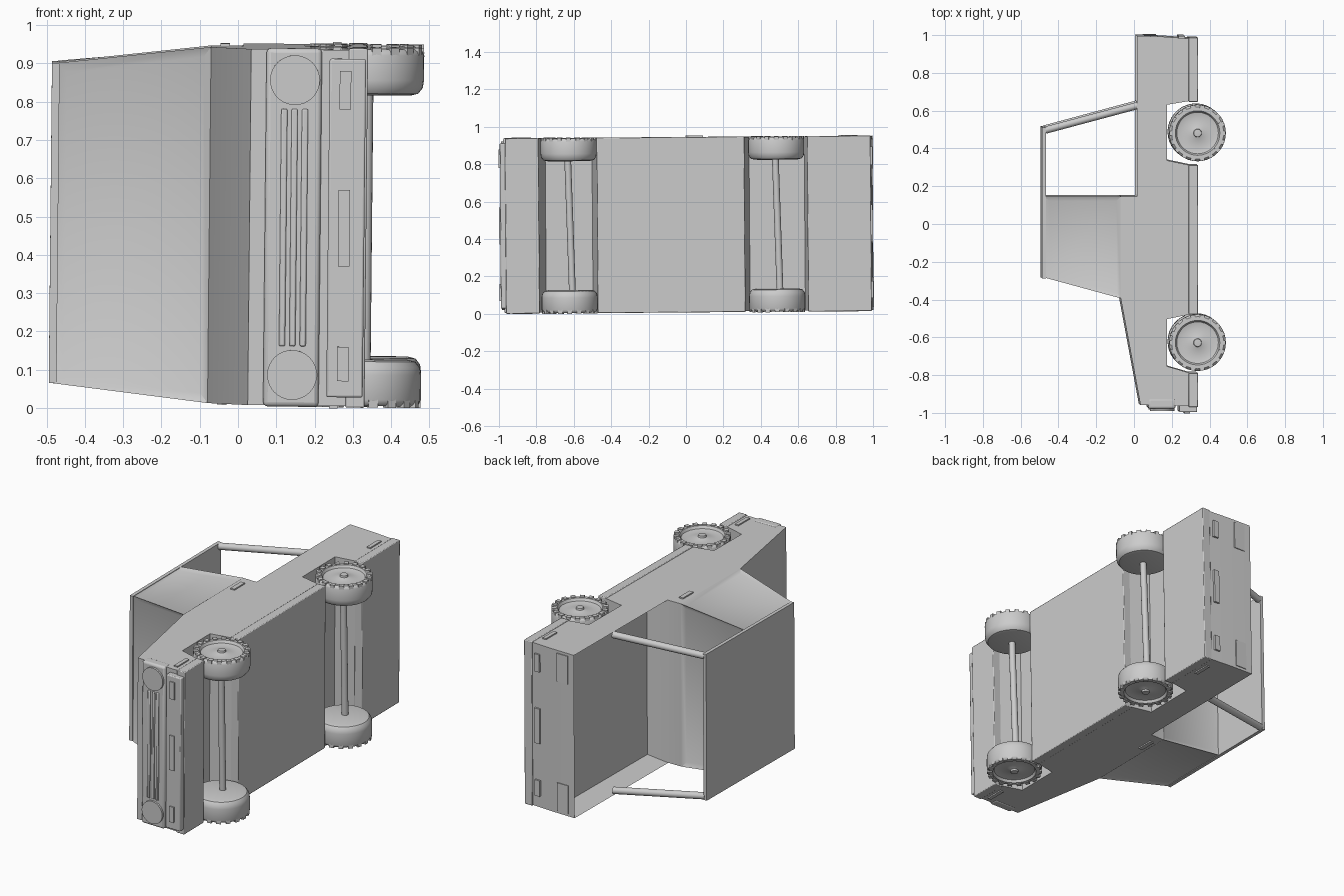
import bpy, bmesh, math
from mathutils import Matrix, Vector

default = bpy.data.objects.get("Cube")
if default:
    bpy.data.objects.remove(default, do_unlink=True)

# The vehicle lies on its side: roof towards -x, nose towards -y, width along z.
# Everything is modelled around z = 0, then tilted a touch and lifted.
LAY = (Matrix.Translation((0, 0, 0.48)) @ Matrix.Rotation(0.0075, 4, 'X')
       @ Matrix.Rotation(0.01, 4, 'Y'))
HALF = 0.465
GREY_ANGLE = math.radians(35)


def finish(bm, name, bevel=0, segments=2):
    bmesh.ops.recalc_face_normals(bm, faces=bm.faces)
    bmesh.ops.transform(bm, matrix=LAY, verts=bm.verts)
    mesh = bpy.data.meshes.new(name)
    bm.to_mesh(mesh)
    bm.free()
    obj = bpy.data.objects.new(name, mesh)
    bpy.context.collection.objects.link(obj)
    if bevel:
        mod = obj.modifiers.new("soft_edges", 'BEVEL')
        mod.width, mod.segments = bevel, segments
    bpy.ops.object.select_all(action='DESELECT')
    obj.select_set(True)
    bpy.context.view_layer.objects.active = obj
    bpy.ops.object.shade_smooth_by_angle(angle=GREY_ANGLE)
    return obj


def box(name, x, y, z, bevel=0, segments=2):
    """Box from (min, max) pairs."""
    bm = bmesh.new()
    size = [b - a for a, b in (x, y, z)]
    mid = [(a + b) / 2 for a, b in (x, y, z)]
    bmesh.ops.create_cube(bm, size=1, matrix=Matrix.Translation(mid) @ Matrix.Diagonal((*size, 1)))
    return finish(bm, name, bevel, segments)


def rod(name, start, end, radius, sides=16):
    a, b = Vector(start), Vector(end)
    bm = bmesh.new()
    turn = (b - a).to_track_quat('Z', 'Y').to_matrix().to_4x4()
    bmesh.ops.create_cone(bm, cap_ends=True, segments=sides, radius1=radius, radius2=radius,
                          depth=(b - a).length, matrix=Matrix.Translation((a + b) / 2) @ turn)
    return finish(bm, name)


# Body: side profile extruded across the width, load bed sunk into the rear deck
profile = [(0.03, -0.955), (-0.075, -0.39), (-0.075, 0.15), (0.01, 0.15), (0.01, 1.0),
           (0.15, 0.995), (0.29, 0.985), (0.29, 0.655), (0.17, 0.635), (0.17, 0.34),
           (0.29, 0.315), (0.29, -0.475), (0.17, -0.5), (0.17, -0.75), (0.29, -0.785),
           (0.29, -0.96)]
bm = bmesh.new()
side = bm.faces.new([bm.verts.new((x, y, -HALF)) for x, y in profile])
ext = bmesh.ops.extrude_face_region(bm, geom=[side])
bmesh.ops.translate(bm, vec=(0, 0, 2 * HALF),
                    verts=[g for g in ext["geom"] if isinstance(g, bmesh.types.BMVert)])
bmesh.ops.recalc_face_normals(bm, faces=bm.faces)
deck = [f for f in bm.faces if f.normal.x < -0.9 and f.calc_center_median().y > 0.4]
bmesh.ops.inset_individual(bm, faces=deck, thickness=0.045, depth=-0.11)
finish(bm, "body")

# Cab: tapered block with recessed windows on four sides
bm = bmesh.new()
base = [(-0.075, y, z) for y, z in ((-0.39, -HALF), (0.15, -HALF), (0.15, HALF), (-0.39, HALF))]
top = [(-0.48, y, z) for y, z in ((-0.28, -0.418), (0.15, -0.418), (0.15, 0.418), (-0.28, 0.418))]
low, high = [[bm.verts.new(p) for p in ring] for ring in (base, top)]
bm.faces.new(low)
bm.faces.new(high)
panes = [bm.faces.new((low[i], low[(i + 1) % 4], high[(i + 1) % 4], high[i])) for i in range(4)]
bmesh.ops.recalc_face_normals(bm, faces=bm.faces)
bmesh.ops.inset_individual(bm, faces=panes, thickness=0.035, depth=-0.012)
finish(bm, "cab")

# Roof and its rear struts
box("roof", (-0.49, -0.47), (-0.285, 0.515), (-0.418, 0.418))
for sign, label in ((1, "upper"), (-1, "lower")):
    rod(f"roof_strut_{label}", (-0.472, 0.5, sign * 0.4), (0.02, 0.632, sign * 0.445), 0.019)

# Lower skirts between the wheel arches
for name, y in (("front_skirt", (-0.965, -0.785)), ("middle_skirt", (-0.475, 0.315)),
                ("rear_skirt", (0.65, 0.99))):
    box(name, (0.285, 0.335), y, (-0.469, 0.469), 0.004)

# Nose: grille panel, ribs, headlights, bumper
box("grille_panel", (0.07, 0.215), (-0.975, -0.92), (-0.468, 0.468), 0.012, 3)
for i in range(3):
    x = 0.118 + i * 0.027
    box(f"grille_rib_{i + 1}", (x - 0.008, x + 0.008), (-0.982, -0.965), (-0.31, 0.31), 0.004)
for z, label in ((0.385, "upper"), (-0.385, "lower")):
    rod(f"headlight_{label}", (0.145, -0.95, z), (0.145, -0.986, z), 0.065, 32)
box("front_bumper", (0.235, 0.33), (-0.993, -0.95), (-0.442, 0.442), 0.005)

# Lamps and plates on the nose and tail
for z, half, label in ((0.36, 0.05, "upper"), (0, 0.1, "plate"), (-0.355, 0.045, "lower")):
    box(f"front_lamp_{label}", (0.262, 0.292), (-0.999, -0.98), (z - half, z + half))
    box(f"rear_lamp_{label}", (0.232, 0.265), (0.97, 0.999), (z - half, z + half))
for z, label in ((0.37, "upper"), (-0.37, "lower")):
    box(f"tail_light_{label}", (0.05, 0.12), (0.97, 1.002), (z - 0.08, z + 0.08))

# Door handles and side markers on both flanks
for sign, label in ((1, "upper"), (-1, "lower")):
    z = sorted((sign * 0.45, sign * 0.472))
    box(f"door_handle_{label}", (-0.05, -0.025), (0, 0.095), z)
    box(f"front_marker_{label}", (0.243, 0.265), (-0.93, -0.825), z)
    box(f"rear_marker_{label}", (0.243, 0.265), (0.82, 0.92), z)

# Wheels: lathed tyre with dished rim, hub and tread blocks, joined by axles
section = [(0, 0.345), (0.115, 0.345), (0.135, 0.35), (0.147, 0.365), (0.15, 0.385),
           (0.15, 0.45), (0.146, 0.46), (0.138, 0.466), (0.118, 0.466), (0.11, 0.452),
           (0.08, 0.445), (0.03, 0.455), (0.022, 0.458), (0.02, 0.468), (0, 0.47)]


def wheel(name, x, y, sign):
    bm = bmesh.new()
    verts = [bm.verts.new((r, 0, sign * w)) for r, w in section]
    edges = [bm.edges.new(pair) for pair in zip(verts, verts[1:])]
    bmesh.ops.spin(bm, geom=verts + edges, cent=(0, 0, 0), axis=(0, 0, 1),
                   angle=math.tau, steps=36)
    bmesh.ops.remove_doubles(bm, verts=bm.verts, dist=0.0005)
    for i in range(18):
        place = (Matrix.Rotation(math.tau * i / 18, 4, 'Z')
                 @ Matrix.Translation((0.136, 0, sign * 0.459))
                 @ Matrix.Diagonal((0.026, 0.024, 0.022, 1)))
        bmesh.ops.create_cube(bm, size=1, matrix=place)
    bmesh.ops.translate(bm, verts=bm.verts, vec=(x, y, 0))
    finish(bm, name)


for y, label in ((-0.625, "front"), (0.485, "rear")):
    wheel(f"{label}_wheel_upper", 0.332, y, 1)
    wheel(f"{label}_wheel_lower", 0.332, y, -1)
    rod(f"{label}_axle", (0.332, y + 0.015, -0.36), (0.332, y - 0.005, 0.36), 0.018)
